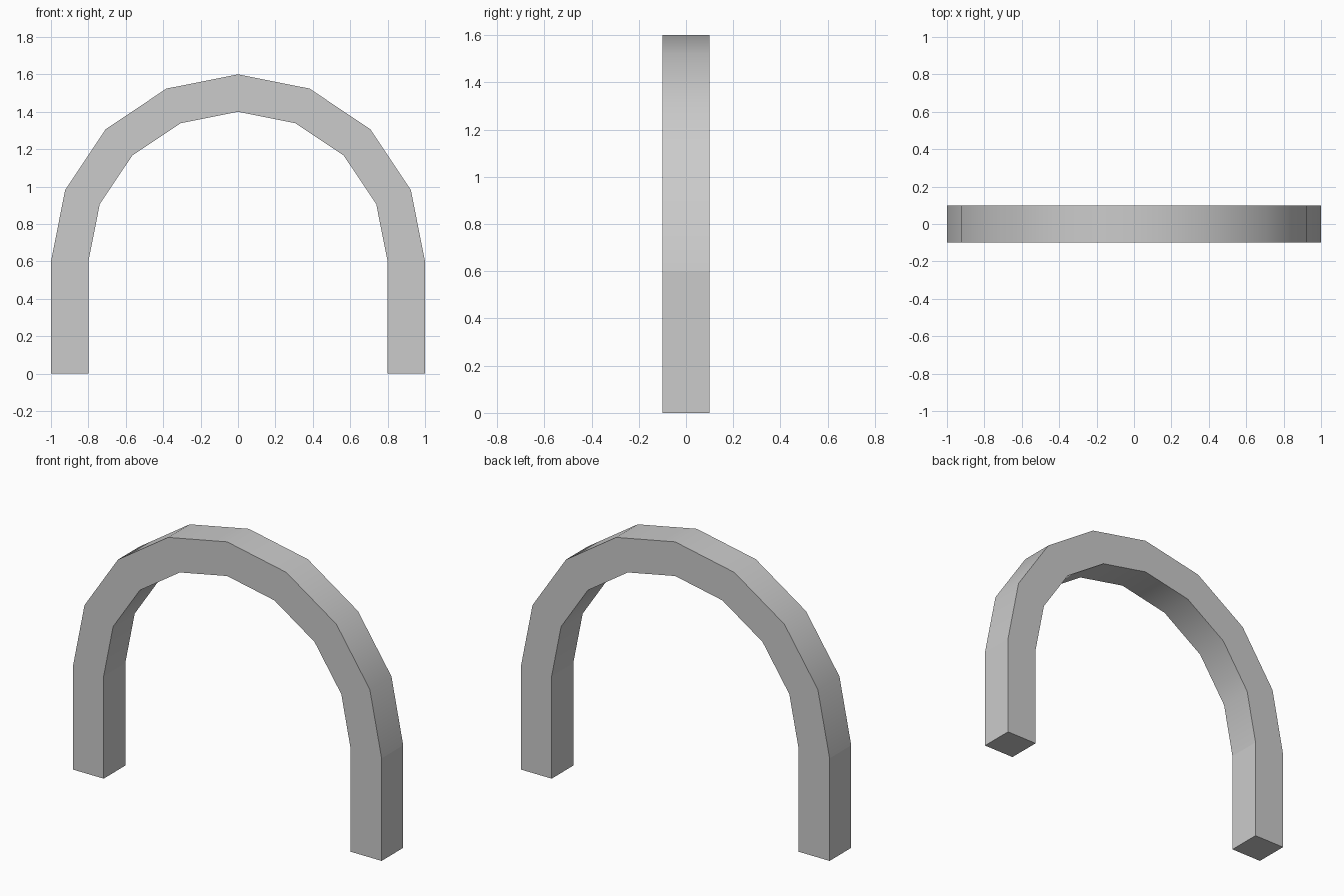
import bpy
import bmesh
from math import cos, sin, pi

cube = bpy.data.objects.get("Cube")
if cube:
    bpy.data.objects.remove(cube, do_unlink=True)

OUTER, INNER, HALF_DEPTH = 1.0, 0.8, 0.1
SPRING, SEGMENTS = 0.6, 8

grey = bpy.data.materials.new("plain grey")
grey.use_nodes = True
colour = (0.6, 0.6, 0.6, 1)
grey.diffuse_color = colour
grey.node_tree.nodes["Principled BSDF"].inputs["Base Color"].default_value = colour

# Path stations: right foot, the half circle, left foot
stations = [(-1, 0, 0)]
for i in range(SEGMENTS + 1):
    a = pi - pi * i / SEGMENTS
    stations.append((cos(a), sin(a), SPRING))
stations.append((1, 0, 0))

# Square section swept along the stations
bm = bmesh.new()
rings = []
for c, s, base in stations:
    rings.append([bm.verts.new((r * c, y, base + r * s))
                  for r, y in ((OUTER, -HALF_DEPTH), (OUTER, HALF_DEPTH),
                               (INNER, HALF_DEPTH), (INNER, -HALF_DEPTH))])
for a, b in zip(rings, rings[1:]):
    for k in range(4):
        n = (k + 1) % 4
        bm.faces.new((a[k], a[n], b[n], b[k]))
bm.faces.new(rings[0])
bm.faces.new(rings[-1])
bmesh.ops.recalc_face_normals(bm, faces=bm.faces)

# Smooth curve, with sharp corners and a crisp joint above the straight legs
for f in bm.faces:
    f.smooth = True
for e in bm.edges:
    at_spring = all(abs(v.co.z - SPRING) < 1e-4 for v in e.verts)
    e.smooth = not at_spring and e.calc_face_angle() < pi / 6

mesh = bpy.data.meshes.new("arch")
bm.to_mesh(mesh)
bm.free()
mesh.materials.append(grey)
arch = bpy.data.objects.new("arch", mesh)
bpy.context.collection.objects.link(arch)
